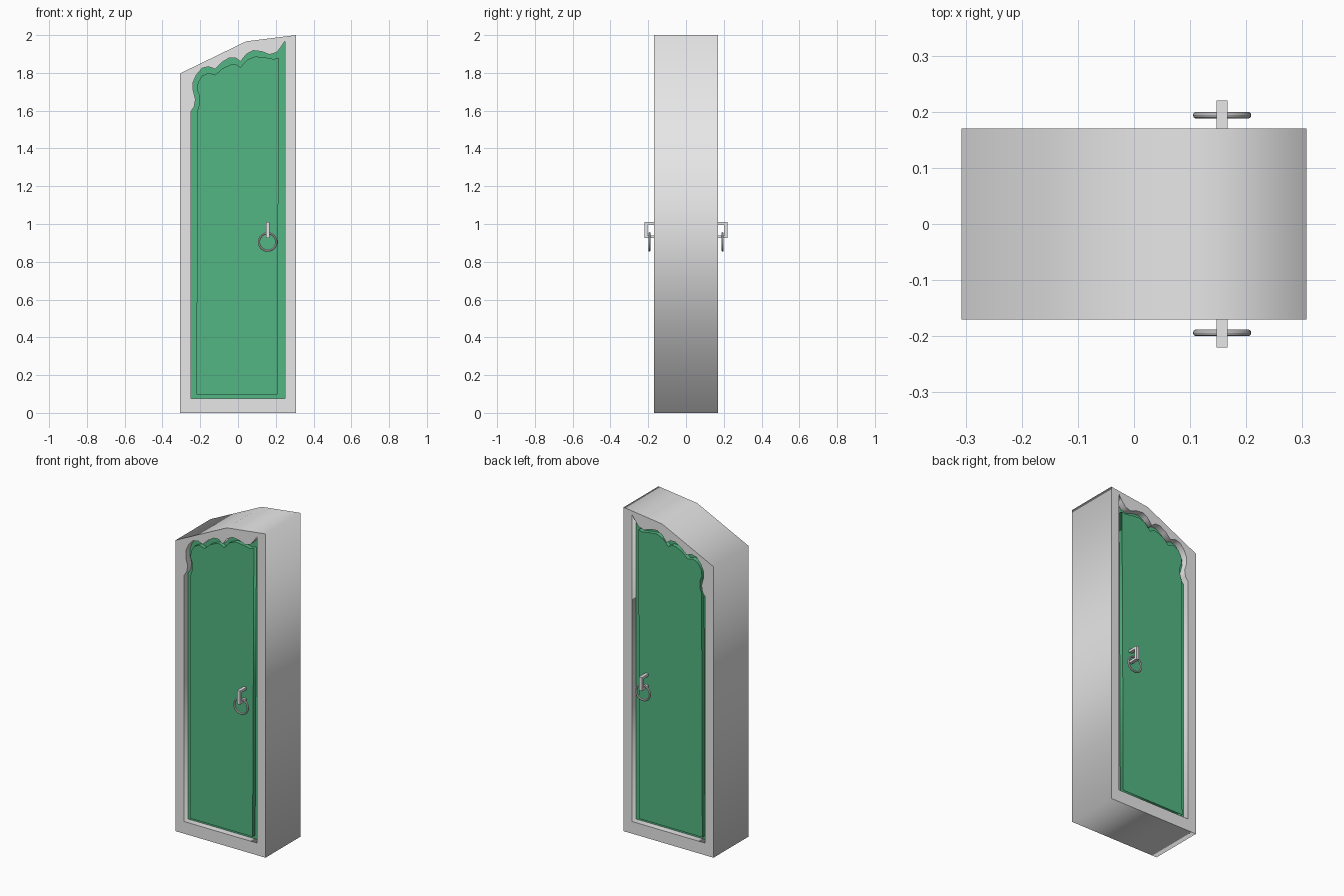
import bpy
import math
from mathutils import Vector

cube = bpy.data.objects.get("Cube")
if cube:
    bpy.data.objects.remove(cube, do_unlink=True)


def make_material(name, rgb):
    mat = bpy.data.materials.new(name)
    mat.use_nodes = True
    colour = (*rgb, 1.0)
    mat.diffuse_color = colour
    mat.node_tree.nodes["Principled BSDF"].inputs["Base Color"].default_value = colour
    return mat


grey = make_material("pale grey", (0.8, 0.8, 0.8))
green = make_material("door green", (0.086, 0.47, 0.225))


def slab(name, outlines, half_depth, mat):
    """Filled outlines in the xz plane, extruded both ways along y."""
    curve = bpy.data.curves.new(name, 'CURVE')
    curve.dimensions = '2D'
    curve.fill_mode = 'BOTH'
    curve.extrude = half_depth
    for outline in outlines:
        spline = curve.splines.new('POLY')
        spline.points.add(len(outline) - 1)
        for point, (x, z) in zip(spline.points, outline):
            point.co = (x, z, 0, 1)
        spline.use_cyclic_u = True
    obj = bpy.data.objects.new(name, curve)
    bpy.context.collection.objects.link(obj)
    obj.rotation_euler.x = math.pi / 2
    curve.materials.append(mat)
    bpy.ops.object.select_all(action='DESELECT')
    obj.select_set(True)
    bpy.context.view_layer.objects.active = obj
    bpy.ops.object.convert(target='MESH')
    return bpy.context.object


def box(name, low, high, mat):
    low, high = Vector(low), Vector(high)
    bpy.ops.mesh.primitive_cube_add(size=1, location=(low + high) / 2)
    obj = bpy.context.object
    obj.name = name
    obj.scale = high - low
    obj.data.materials.append(mat)
    return obj


# Outer frame outline with a crooked top
frame_outline = [(-0.307, 0), (0.307, 0), (0.307, 2.0), (0.043, 1.967), (-0.307, 1.797)]

# Doorway outline with a scalloped top, listed left to right
opening = [
    (-0.25, 0.075), (-0.25, 1.595), (-0.232, 1.62), (-0.225, 1.66), (-0.238, 1.71),
    (-0.238, 1.75), (-0.22, 1.79), (-0.19, 1.825), (-0.155, 1.833), (-0.122, 1.82),
    (-0.087, 1.855), (-0.045, 1.88), (-0.013, 1.88), (0.013, 1.86), (0.045, 1.9),
    (0.08, 1.918), (0.125, 1.913), (0.167, 1.897), (0.204, 1.908), (0.23, 1.94),
    (0.25, 1.97), (0.25, 0.075)]

# Raised panel outline echoing the doorway
panel = [
    (-0.22, 0.097), (-0.215, 1.6), (-0.203, 1.64), (-0.203, 1.675), (-0.217, 1.71),
    (-0.212, 1.75), (-0.19, 1.785), (-0.155, 1.8), (-0.12, 1.79), (-0.08, 1.825),
    (-0.04, 1.843), (-0.013, 1.847), (0.013, 1.83), (0.05, 1.87), (0.09, 1.887),
    (0.145, 1.882), (0.19, 1.873), (0.217, 1.88), (0.208, 0.097)]

slab("door_frame", [frame_outline, opening], 0.17, grey)
slab("door", [opening], 0.13, green)
slab("raised_door_panel", [panel], 0.155, green)

# Staple and hanging ring on both faces
handle_x = 0.157
for side, label in ((-1, "front"), (1, "back")):
    left, right = handle_x - 0.01, handle_x + 0.01
    for part, near, far, bottom, top in (
            ("upper_arm", 0.15, 0.22, 0.995, 1.01),
            ("bar", 0.204, 0.22, 0.94, 0.995),
            ("lower_arm", 0.15, 0.22, 0.926, 0.94)):
        y_low, y_high = sorted((side * near, side * far))
        box(f"{label}_staple_{part}", (left, y_low, bottom), (right, y_high, top), grey)
    bpy.ops.mesh.primitive_torus_add(
        major_radius=0.046, minor_radius=0.006, major_segments=32, minor_segments=10,
        location=(handle_x, side * 0.194, 0.905), rotation=(math.pi / 2, 0, 0))
    ring = bpy.context.object
    ring.name = f"{label}_handle_ring"
    ring.data.materials.append(grey)
    bpy.ops.object.shade_smooth_by_angle()
